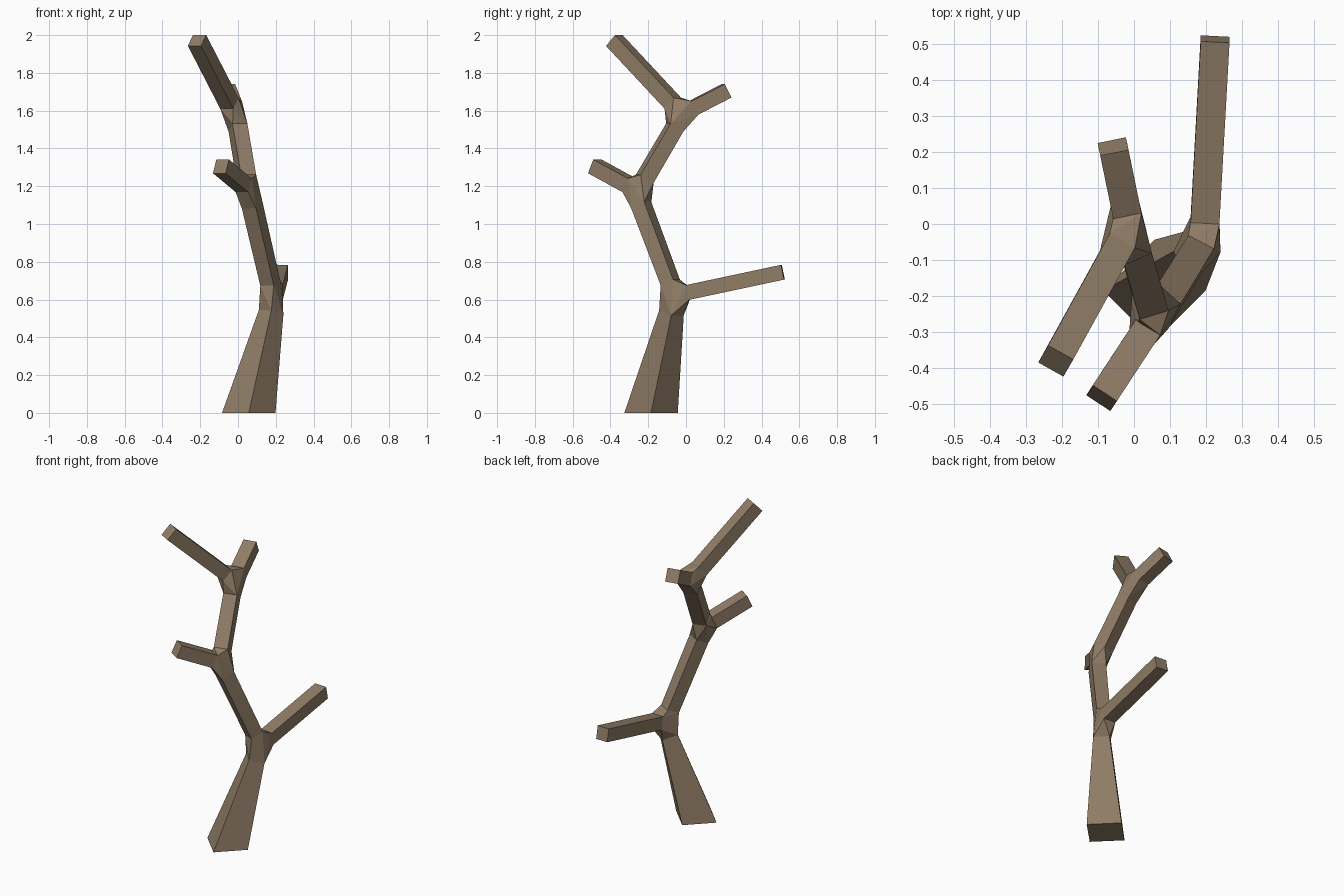
import bpy
import bmesh
from mathutils import Vector

if "Cube" in bpy.data.objects:
    bpy.data.objects.remove(bpy.data.objects["Cube"])

bm = bmesh.new()


def ring(center, tangent, side, width):
    """Square cross-section facing along the tangent."""
    t = Vector(tangent).normalized()
    s = Vector(side)
    s = (s - t * s.dot(t)).normalized()
    u = t.cross(s)
    h = width / 2
    return [bm.verts.new(Vector(center) + (s * a + u * b) * h)
            for a, b in ((-1, -1), (1, -1), (1, 1), (-1, 1))]


def limb(start, end, side, w0, w1, flat_start=False, cap_start=False, cap_end=False):
    """Straight four-sided limb; returns its two end rings."""
    t = Vector(end) - Vector(start)
    r0 = ring(start, (0, 0, 1) if flat_start else t, side, w0)
    r1 = ring(end, t, side, w1)
    for i in range(4):
        j = (i + 1) % 4
        bm.faces.new((r0[i], r0[j], r1[j], r1[i]))
    if cap_start:
        bm.faces.new(r0[::-1])
    if cap_end:
        bm.faces.new(r1)
    return r0, r1


def joint(*rings):
    """Convex faceted knot joining limb ends, open where the limbs attach."""
    verts = [v for r in rings for v in r]
    owner = [k for k, r in enumerate(rings) for _ in r]
    tmp = bmesh.new()
    for v in verts:
        tmp.verts.new(v.co)
    tmp.verts.index_update()
    bmesh.ops.convex_hull(tmp, input=tmp.verts[:])
    for f in tmp.faces:
        ids = [min(range(len(verts)), key=lambda n: (verts[n].co - v.co).length)
               for v in f.verts]
        if len({owner[n] for n in ids}) > 1:
            bm.faces.new([verts[n] for n in ids])
    tmp.free()


# trunk: flared foot, middle, upper
_, foot_top = limb((0.057, -0.185, 0), (0.175, -0.077, 0.53), (1, 1, 0),
                   0.20, 0.094, flat_start=True, cap_start=True)
mid_low, mid_top = limb((0.17, -0.083, 0.69), (0.075, -0.237, 1.10), (0.9, -0.45, 0), 0.08, 0.084)
up_low, up_top = limb((0.045, -0.218, 1.24), (0.0, -0.06, 1.51), (0.95, 0.3, 0), 0.084, 0.082)

# side branches
b1, _ = limb((0.197, 0.01, 0.638), (0.225, 0.513, 0.745), (1, 0, 0), 0.08, 0.08, cap_end=True)
b2, _ = limb((0.03, -0.30, 1.205), (-0.09, -0.483, 1.305), (0.83, -0.55, 0), 0.08, 0.08, cap_end=True)
b3, _ = limb((-0.046, -0.07, 1.64), (-0.217, -0.38, 1.972), (0.87, -0.5, 0), 0.08, 0.08, cap_end=True)
b4, _ = limb((-0.022, 0.04, 1.615), (-0.058, 0.215, 1.705), (0.98, 0.2, 0), 0.08, 0.08, cap_end=True)

# forks
joint(foot_top, mid_low, b1)
joint(mid_top, up_low, b2)
joint(up_top, b3, b4)

bmesh.ops.recalc_face_normals(bm, faces=bm.faces[:])
mesh = bpy.data.meshes.new("bare_tree")
bm.to_mesh(mesh)
bm.free()
tree = bpy.data.objects.new("bare_tree", mesh)
bpy.context.collection.objects.link(tree)

# bark colour
bark = bpy.data.materials.new("bark")
bark.diffuse_color = (0.28, 0.205, 0.135, 1)
bark.use_nodes = True
bark.node_tree.nodes["Principled BSDF"].inputs["Base Color"].default_value = bark.diffuse_color
mesh.materials.append(bark)
